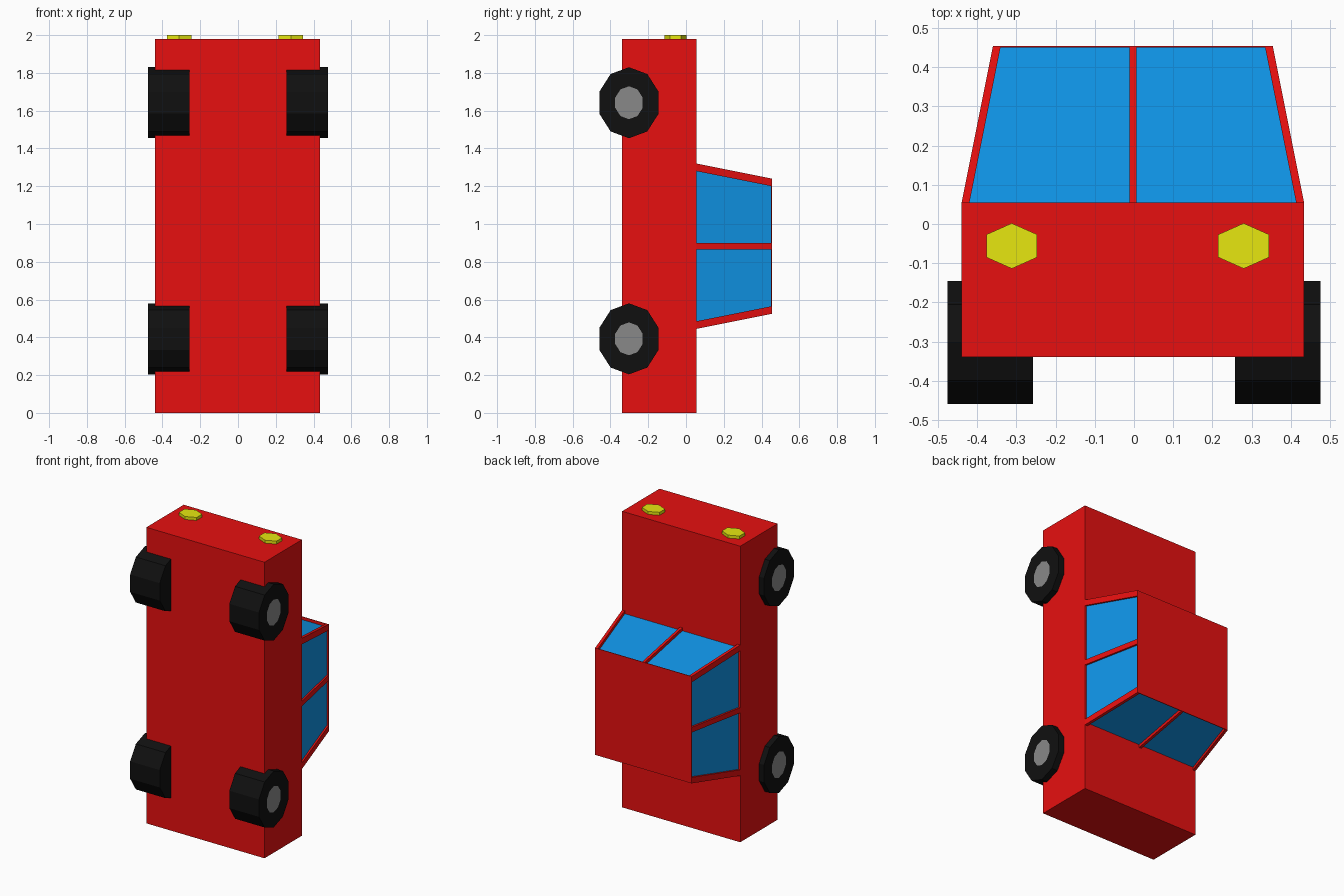
import bpy
import bmesh
from math import pi
from mathutils import Matrix

if "Cube" in bpy.data.objects:
    bpy.data.objects.remove(bpy.data.objects["Cube"])


def material(name, r, g, b):
    m = bpy.data.materials.new(name)
    m.use_nodes = True
    m.diffuse_color = (r, g, b, 1)
    m.node_tree.nodes["Principled BSDF"].inputs["Base Color"].default_value = (r, g, b, 1)
    return m


RED = material("red paint", 0.8, 0.005, 0.005)
BLUE = material("blue glass", 0.005, 0.3, 0.8)
BLACK = material("black rubber", 0.005, 0.005, 0.005)
GREY = material("grey metal", 0.25, 0.25, 0.25)
YELLOW = material("yellow lamp", 0.8, 0.8, 0.005)


def finish(name, bm, *mats):
    bmesh.ops.recalc_face_normals(bm, faces=bm.faces)
    mesh = bpy.data.meshes.new(name)
    bm.to_mesh(mesh)
    bm.free()
    for m in mats:
        mesh.materials.append(m)
    obj = bpy.data.objects.new(name, mesh)
    bpy.context.collection.objects.link(obj)
    return obj


def block(name, mat, y0, low, y1, high):
    """Tapered block between two rectangles (x0, x1, z0, z1)."""
    bm = bmesh.new()
    rings = []
    for y, (x0, x1, z0, z1) in ((y0, low), (y1, high)):
        rings.append([bm.verts.new((x, y, z))
                      for x, z in ((x0, z0), (x1, z0), (x1, z1), (x0, z1))])
    a, b = rings
    bm.faces.new(a)
    bm.faces.new(b)
    for i in range(4):
        j = (i + 1) % 4
        bm.faces.new((a[i], a[j], b[j], b[i]))
    return finish(name, bm, mat)


def shrink(rect, dx, dz):
    x0, x1, z0, z1 = rect
    return (x0 + dx, x1 - dx, z0 + dz, z1 - dz)


# Main body
body = (-0.44, 0.434, 0, 1.98)
block("body", RED, -0.34, body, 0.055, body)

# Cabin: glass core, roof, corner posts and middle pillars
SILL, ROOF = 0.055, 0.455
low = (-0.44, 0.434, 0.445, 1.32)
high = (-0.36, 0.354, 0.525, 1.24)
block("cabin_glass", BLUE, SILL, shrink(low, 0.012, 0.02),
      ROOF - 0.002, shrink(high, 0.012, 0.02))
block("roof", RED, ROOF - 0.004, high, ROOF, high)

POST_X, POST_Z = 0.02, 0.04
for side, ix in (("right", 0), ("left", 1)):
    for end, iz in (("rear", 2), ("front", 3)):
        def corner(rect):
            x, z = rect[ix], rect[iz]
            xs = sorted((x, x + (POST_X if ix == 0 else -POST_X)))
            zs = sorted((z, z + (POST_Z if iz == 2 else -POST_Z)))
            return (*xs, *zs)
        block(f"{end}_{side}_post", RED, SILL, corner(low), ROOF, corner(high))

block("side_pillars", RED, SILL, (*low[:2], 0.865, 0.9), ROOF, (*high[:2], 0.865, 0.9))
block("screen_pillars", RED, SILL, (-0.012, 0.006, *low[2:]),
      ROOF, (-0.012, 0.006, *high[2:]))


# Wheels: ten-sided, with the hub inset in the outer cap
def wheel(name, side, z):
    bm = bmesh.new()
    bmesh.ops.create_cone(bm, cap_ends=True, segments=10, radius1=1, radius2=1, depth=1)
    bmesh.ops.rotate(bm, verts=bm.verts, matrix=Matrix.Rotation(pi / 2, 3, "Y"))
    top = max(bm.verts, key=lambda v: v.co.z)
    if top.co.z < 0.99:
        bmesh.ops.rotate(bm, verts=bm.verts, matrix=Matrix.Rotation(pi / 10, 3, "X"))
    bm.normal_update()
    cap = max(bm.faces, key=lambda f: f.calc_center_median().x * side)
    bmesh.ops.inset_region(bm, faces=[cap], thickness=0.51, use_even_offset=True)
    cap.material_index = 1
    bmesh.ops.scale(bm, vec=(0.219, 0.165, 0.188), verts=bm.verts)
    bmesh.ops.translate(bm, vec=(side * 0.367, -0.302, z), verts=bm.verts)
    finish(name, bm, BLACK, GREY)


for end, z in (("rear", 0.392), ("front", 1.642)):
    wheel(f"{end}_left_wheel", 1, z)
    wheel(f"{end}_right_wheel", -1, z)

# Headlights: flat hexagons on the nose
for side, x in (("right", -0.312), ("left", 0.28)):
    bm = bmesh.new()
    bmesh.ops.create_cone(bm, cap_ends=True, segments=6, radius1=1, radius2=1, depth=1)
    if max(v.co.y for v in bm.verts) < 0.99:
        bmesh.ops.rotate(bm, verts=bm.verts, matrix=Matrix.Rotation(pi / 6, 3, "Z"))
    bmesh.ops.scale(bm, vec=(0.075, 0.058, 0.03), verts=bm.verts)
    bmesh.ops.translate(bm, vec=(x, -0.056, 1.985), verts=bm.verts)
    finish(f"{side}_headlight", bm, YELLOW)
